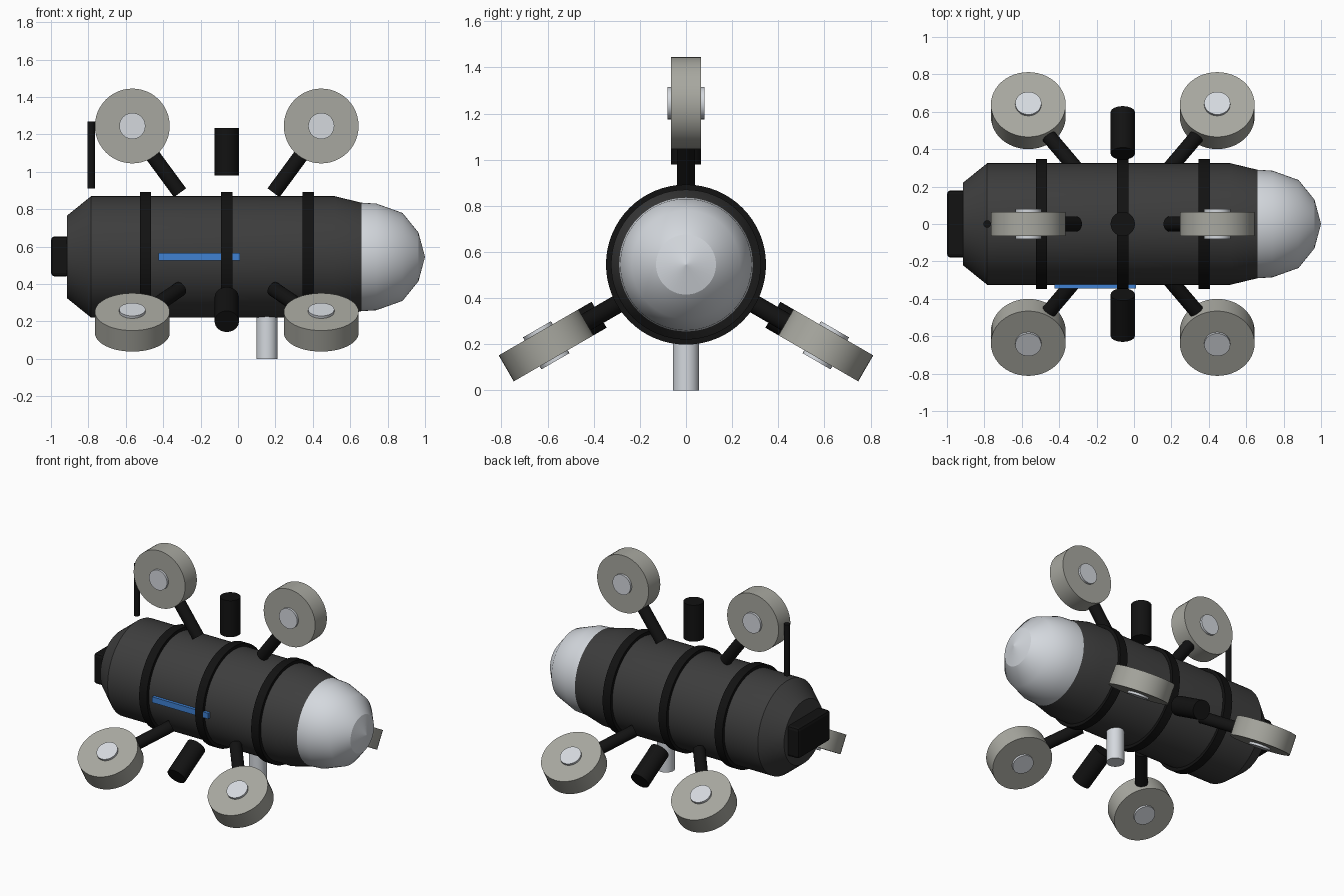
import bpy, bmesh, math
from mathutils import Matrix, Vector

cube = bpy.data.objects.get("Cube")
if cube:
    bpy.data.objects.remove(cube, do_unlink=True)

AXIS_Z = 0.545   # height of the hull's long axis
MID_X = -0.06    # plane the wheels mirror about


def material(name, rgb):
    m = bpy.data.materials.new(name)
    m.use_nodes = True
    m.diffuse_color = (*rgb, 1)
    bsdf = next(n for n in m.node_tree.nodes if n.type == 'BSDF_PRINCIPLED')
    bsdf.inputs["Base Color"].default_value = (*rgb, 1)
    return m


HULL = material("dark grey", (0.047, 0.047, 0.047))
BLACK = material("black", (0.006, 0.006, 0.006))
TYRE = material("warm grey", (0.39, 0.39, 0.35))
SILVER = material("silver", (0.66, 0.69, 0.73))
BLUE = material("blue", (0.05, 0.22, 0.65))


def finish(name, bm, mat, matrix=None, smooth=True):
    """Turn a bmesh into an object with one material."""
    bmesh.ops.recalc_face_normals(bm, faces=bm.faces)
    if matrix:
        bm.transform(matrix)
    mesh = bpy.data.meshes.new(name)
    bm.to_mesh(mesh)
    bm.free()
    mesh.materials.append(mat)
    obj = bpy.data.objects.new(name, mesh)
    bpy.context.collection.objects.link(obj)
    if smooth:
        bpy.ops.object.select_all(action='DESELECT')
        obj.select_set(True)
        bpy.context.view_layer.objects.active = obj
        bpy.ops.object.shade_smooth_by_angle(angle=math.radians(35))
    return obj


def cylinder(name, start, end, radius, mat, matrix=None, sides=32):
    start, end = Vector(start), Vector(end)
    axis = end - start
    place = (Matrix.Translation((start + end) / 2)
             @ axis.to_track_quat('Z', 'Y').to_matrix().to_4x4())
    bm = bmesh.new()
    bmesh.ops.create_cone(bm, cap_ends=True, segments=sides, radius1=radius,
                          radius2=radius, depth=axis.length)
    return finish(name, bm, mat, (matrix or Matrix()) @ place)


def box(name, low, high, mat, bevel=0):
    low, high = Vector(low), Vector(high)
    bm = bmesh.new()
    bmesh.ops.create_cube(bm, size=1)
    bm.transform(Matrix.Translation((low + high) / 2)
                 @ Matrix.Diagonal((*(high - low), 1)))
    if bevel:
        bmesh.ops.bevel(bm, geom=bm.edges[:], offset=bevel, segments=2,
                        profile=0.5, affect='EDGES')
    return finish(name, bm, mat, smooth=False)


def lathe(name, profile, mat, sides=64):
    """Spin (x, radius) points about the hull axis."""
    bm = bmesh.new()
    verts = [bm.verts.new((x, 0, r)) for x, r in profile]
    edges = [bm.edges.new(pair) for pair in zip(verts, verts[1:])]
    bmesh.ops.spin(bm, geom=verts + edges, cent=(0, 0, 0), axis=(1, 0, 0),
                   angle=math.tau, steps=sides, use_duplicate=False)
    bmesh.ops.remove_doubles(bm, verts=bm.verts, dist=0.0005)
    return finish(name, bm, mat, Matrix.Translation((0, 0, AXIS_Z)))


# Hull and nose
lathe("hull", [(-0.915, 0), (-0.915, 0.22), (-0.785, 0.325), (0.515, 0.325),
               (0.66, 0.29), (0.66, 0)], HULL)
nose = lathe("nose_dome", [(0.66, 0.29), (0.74, 0.285), (0.88, 0.235),
                           (0.965, 0.13), (1.0, 0)], SILVER)
for face in nose.data.polygons:
    if face.center.x > 0.965:
        face.use_smooth = False

# Bands around the hull
for name, x in (("rear", -0.495), ("middle", MID_X), ("forward", 0.375)):
    cylinder(name + "_band", (x - 0.03, 0, AXIS_Z), (x + 0.03, 0, AXIS_Z),
             0.347, BLACK, sides=64)

# Three arms around the hull, each with two wheels and a motor
for i, arm in enumerate(("top", "front", "back")):
    turn = (Matrix.Translation((0, 0, AXIS_Z))
            @ Matrix.Rotation(i * math.tau / 3, 4, 'X'))
    cylinder(arm + "_motor", (MID_X, 0, 0.435), (MID_X, 0, 0.69), 0.065,
             BLACK, turn)
    for side, s in (("left", 1), ("right", -1)):
        name = arm + "_" + side
        x = MID_X + s * 0.505
        cylinder(name + "_strut", (MID_X + s * 0.25, 0, 0.343), (x, 0, 0.69),
                 0.04, BLACK, turn, 24)
        cylinder(name + "_wheel", (x, -0.065, 0.7), (x, 0.065, 0.7), 0.2,
                 TYRE, turn, 48)
        cylinder(name + "_hub", (x, -0.08, 0.7), (x, 0.08, 0.7), 0.07,
                 SILVER, turn)

# Rear block, antenna, side strip and lower pipe
box("rear_block", (-1.0, -0.18, 0.44), (-0.9, 0.18, 0.655), BLACK, 0.02)
cylinder("antenna", (-0.785, 0, 0.91), (-0.785, 0, 1.27), 0.02, BLACK,
         sides=16)
box("side_strip", (-0.425, -0.345, 0.525), (0.01, -0.315, 0.565), BLUE)
cylinder("lower_pipe", (0.155, 0, 0), (0.155, 0, 0.27), 0.057, SILVER)
